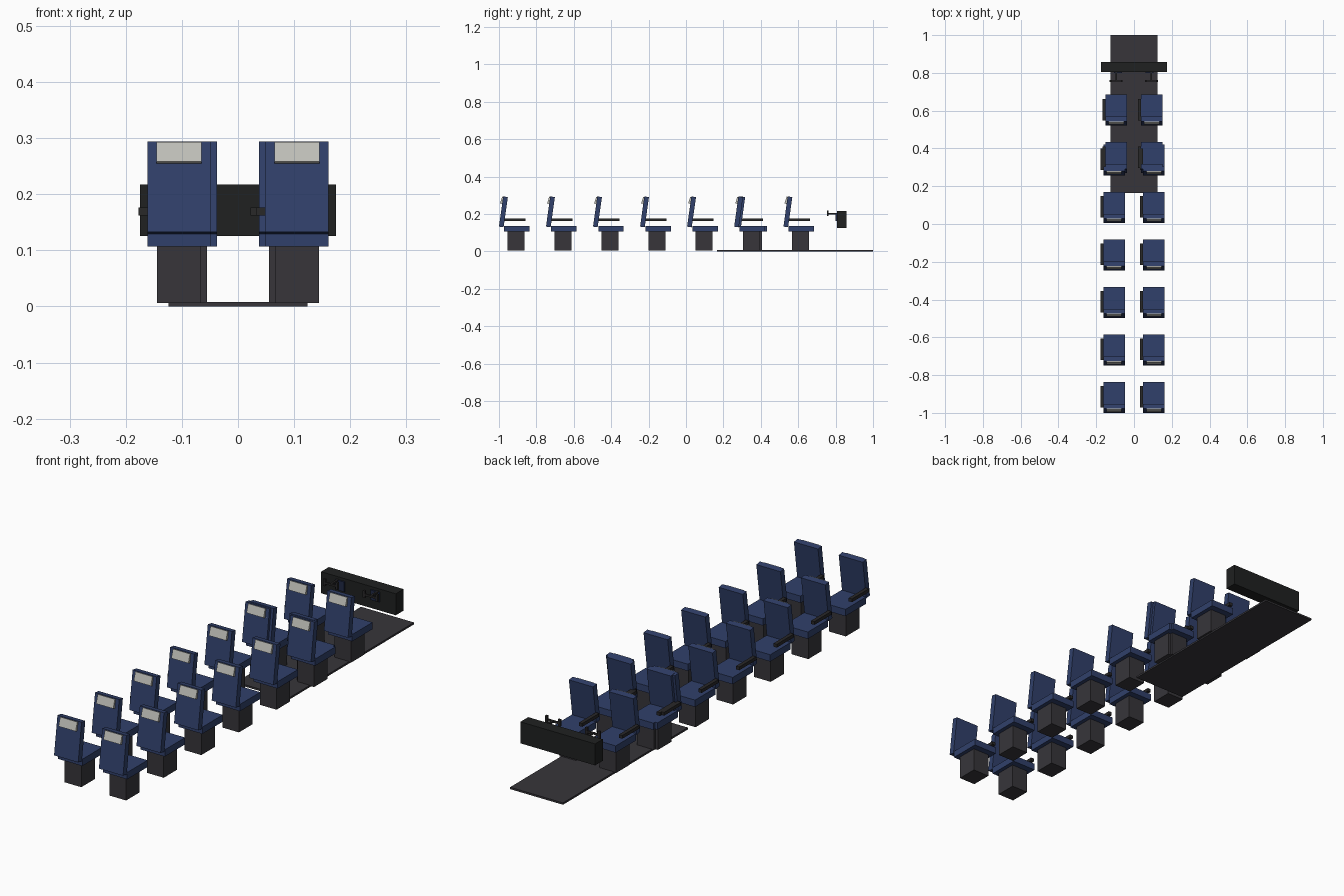
import bpy
import bmesh
from math import radians
from mathutils import Matrix, Vector

if "Cube" in bpy.data.objects:
    bpy.data.objects.remove(bpy.data.objects["Cube"], do_unlink=True)


def material(name, rgb):
    mat = bpy.data.materials.new(name)
    mat.use_nodes = True
    color = (*rgb, 1)
    mat.diffuse_color = color
    mat.node_tree.nodes["Principled BSDF"].inputs["Base Color"].default_value = color
    return mat


blue = material("navy upholstery", (0.03, 0.051, 0.145))
grey = material("dark grey base", (0.038, 0.036, 0.042))
black = material("black panel", (0.014, 0.015, 0.015))
trim = material("charcoal trim", (0.022, 0.021, 0.022))
linen = material("linen cover", (0.52, 0.52, 0.48))
glass = material("dark blue screen", (0.014, 0.022, 0.06))


def box(name, x, y, z, mat, lean=0):
    """Box from (min, max) ranges; lean tips it forward about its rear bottom edge."""
    lo = Vector((x[0], y[0], z[0]))
    size = Vector((x[1], y[1], z[1])) - lo
    bm = bmesh.new()
    bmesh.ops.create_cube(bm, size=1)
    bmesh.ops.translate(bm, verts=bm.verts, vec=(0.5, 0.5, 0.5))
    bmesh.ops.scale(bm, verts=bm.verts, vec=size)
    bm.transform(Matrix.Translation(lo) @ Matrix.Rotation(-radians(lean), 4, "X"))
    mesh = bpy.data.meshes.new(name)
    bm.to_mesh(mesh)
    bm.free()
    mesh.materials.append(mat)
    obj = bpy.data.objects.new(name, mesh)
    bpy.context.collection.objects.link(obj)
    return obj


def around(c, half):
    return (c - half, c + half)


def seat(cx, y):
    """One seat facing +y, with its rear edge at y."""
    box("seat_pedestal", around(cx, 0.039), (y + 0.046, y + 0.136), (0.006, 0.107), grey)
    box("seat_cushion", around(cx, 0.0565), (y + 0.028, y + 0.164), (0.107, 0.136), blue)
    box("seat_back", around(cx, 0.0565), (y, y + 0.025), (0.133, 0.296), blue, lean=8)
    box("headrest_cover", around(cx, 0.04), (y + 0.006, y + 0.021), (0.258, 0.295), linen, lean=18)
    box("armrest", (cx - 0.072, cx - 0.0565), (y + 0.028, y + 0.142), (0.162, 0.176), trim)


# Cabin rows, then the two closer-set rows at the far end
for side in (-1, 1):
    for row in range(6):
        seat(side * 0.105, -1 + row * 0.2515)
    for y in (0.269, 0.521):
        seat(side * 0.094, y)

# Floor panel
box("floor_panel", (-0.124, 0.124), (0.165, 1.0), (0, 0.008), grey)

# Control panel with a screen and a control yoke on each side
box("control_panel", (-0.175, 0.175), (0.806, 0.858), (0.126, 0.217), black)
for cx in (-0.095, 0.092):
    box("screen", around(cx * 0.88, 0.021), (0.8, 0.807), (0.163, 0.205), glass)
    box("yoke_shaft", around(cx, 0.004), (0.758, 0.807), (0.199, 0.207), trim)
    box("yoke_bar", around(cx, 0.034), (0.754, 0.761), (0.199, 0.207), trim)
    for end in (-1, 1):
        box("yoke_grip", around(cx + end * 0.03, 0.005), (0.753, 0.762), (0.19, 0.22), trim)
